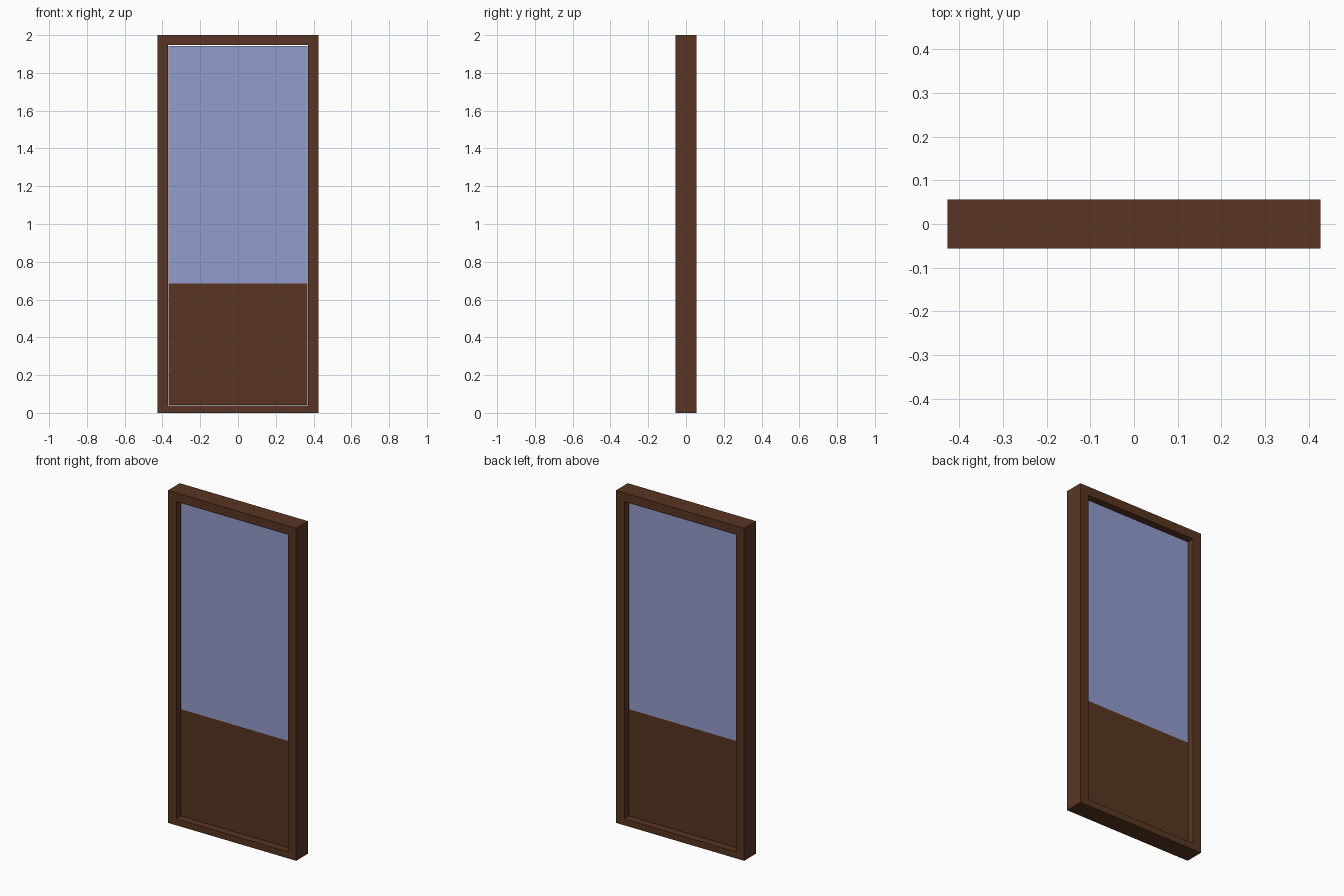
import bpy, bmesh

if "Cube" in bpy.data.objects:
    bpy.data.objects.remove(bpy.data.objects["Cube"])

def material(name, rgb):
    m = bpy.data.materials.new(name)
    m.diffuse_color = (*rgb, 1)
    m.use_nodes = True
    m.node_tree.nodes["Principled BSDF"].inputs["Base Color"].default_value = m.diffuse_color
    return m

wood = material("dark wood", (0.098, 0.036, 0.016))
glass = material("blue glass", (0.295, 0.333, 0.604))

def finish(name, bm, mat):
    bmesh.ops.recalc_face_normals(bm, faces=bm.faces)
    me = bpy.data.meshes.new(name)
    bm.to_mesh(me)
    bm.free()
    me.materials.append(mat)
    ob = bpy.data.objects.new(name, me)
    bpy.context.collection.objects.link(ob)

def rect(bm, half_w, z0, z1, y):
    return [bm.verts.new((x, y, z)) for x, z in
            ((-half_w, z0), (half_w, z0), (half_w, z1), (-half_w, z1))]

def panel(name, half_w, z0, z1, half_t, mat):
    bm = bmesh.new()
    a, b = rect(bm, half_w, z0, z1, -half_t), rect(bm, half_w, z0, z1, half_t)
    bm.faces.new(a)
    bm.faces.new(b)
    for i in range(4):
        j = (i + 1) % 4
        bm.faces.new((a[i], a[j], b[j], b[i]))
    finish(name, bm, mat)

# Outer frame: closed ring with mitred corners
bm = bmesh.new()
T = 0.0565
loops = [rect(bm, 0.427, 0, 2, -T), rect(bm, 0.427, 0, 2, T),
         rect(bm, 0.371, 0.039, 1.947, T), rect(bm, 0.371, 0.039, 1.947, -T)]
for k in range(4):
    p, q = loops[k], loops[(k + 1) % 4]
    for i in range(4):
        j = (i + 1) % 4
        bm.faces.new((p[i], p[j], q[j], q[i]))
finish("door_frame", bm, wood)

# Door leaf, set back in the frame with a hairline gap
panel("lower_panel", 0.367, 0.043, 0.685, 0.018, wood)
panel("glass_pane", 0.367, 0.685, 1.943, 0.018, glass)
